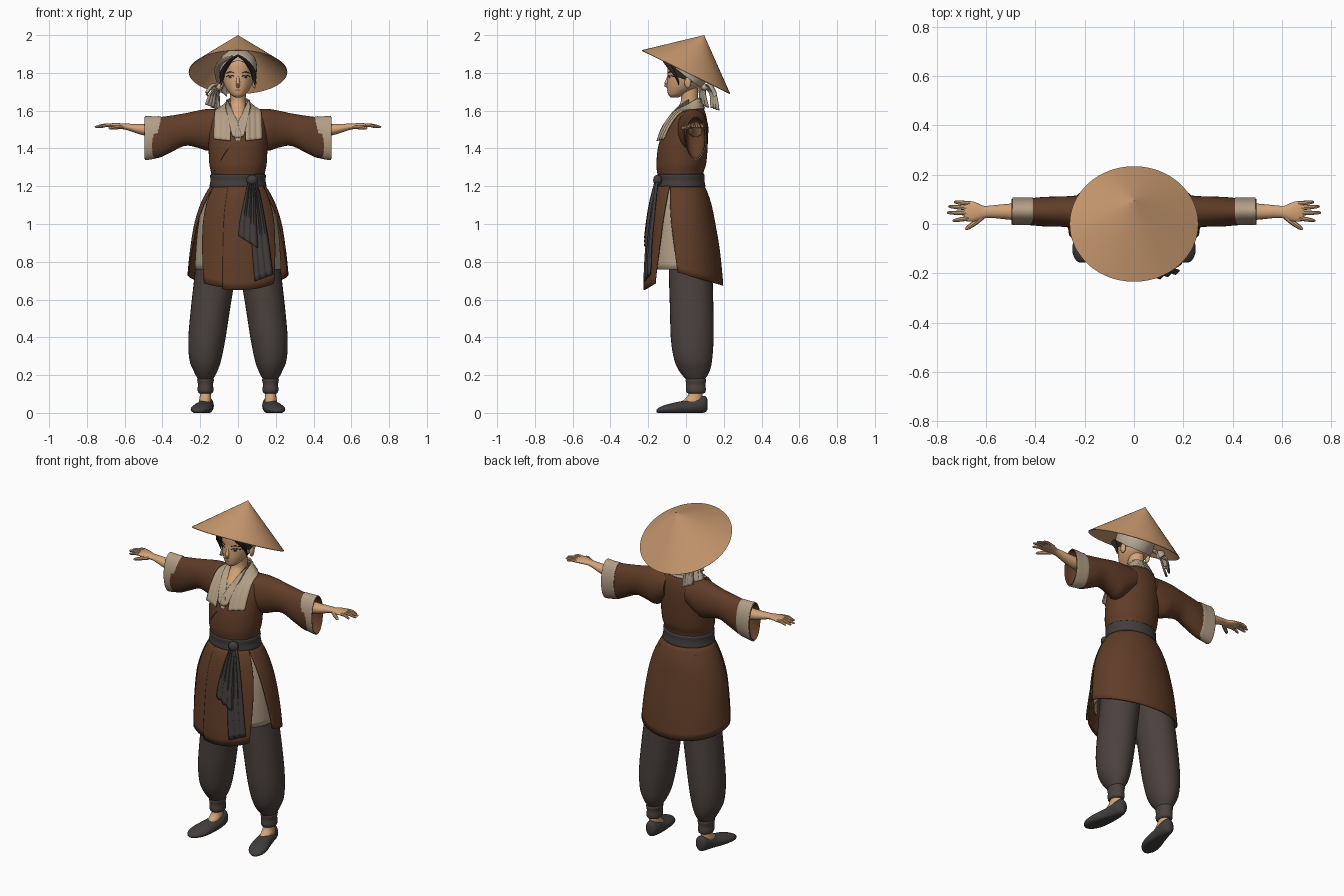
import bpy, bmesh, math
from mathutils import Vector, Matrix


def material(name, *rgb):
    m = bpy.data.materials.new(name)
    m.diffuse_color = (*rgb, 1)
    return m


STRAW = material("straw", .60, .33, .165)
SKIN = material("skin", .66, .37, .19)
BROWN = material("brown_cloth", .118, .046, .021)
CREAM = material("cream_cloth", .45, .345, .24)
LINEN = material("pale_linen", .50, .41, .31)
PANTS = material("dark_trousers", .072, .054, .048)
SASH = material("charcoal_sash", .056, .047, .047)
HAIR = material("dark_hair", .025, .018, .016)
LIP = material("lip", .40, .16, .09)


def finish(name, bm, mat, mirror=False, thick=0, angle=40):
    bmesh.ops.recalc_face_normals(bm, faces=bm.faces)
    me = bpy.data.meshes.new(name)
    bm.to_mesh(me)
    bm.free()
    me.materials.append(mat)
    me.shade_smooth()
    me.set_sharp_from_angle(angle=math.radians(angle))
    ob = bpy.data.objects.new(name, me)
    bpy.context.collection.objects.link(ob)
    if thick:
        s = ob.modifiers.new("thickness", 'SOLIDIFY')
        s.thickness, s.offset = thick, 0
    if mirror:
        ob.modifiers.new("mirror", 'MIRROR')
    return ob


def resample(pts, k=4):
    """Smooth spline through a short list of tuples."""
    out, n = [], len(pts)
    for i in range(n - 1):
        a, b, c, d = (pts[max(0, min(n - 1, i + j))] for j in (-1, 0, 1, 2))
        for s in range(k):
            t = s / k
            out.append(tuple(.5 * (2*q + (r-p)*t + (2*p-5*q+4*r-w)*t*t + (3*q-p-3*r+w)*t**3)
                             for p, q, r, w in zip(a, b, c, d)))
    return out + [tuple(pts[-1])]


def skin_rings(bm, rings, closed=True, caps=False):
    vs = [[bm.verts.new(p) for p in r] for r in rings]
    n = len(vs[0])
    for a, b in zip(vs, vs[1:]):
        for i in range(n if closed else n - 1):
            bm.faces.new((a[i], a[(i+1) % n], b[(i+1) % n], b[i]))
    if caps:
        bm.faces.new(vs[0])
        bm.faces.new(vs[-1])


def loft(name, table, mat, axis='z', n=32, caps=True, k=4, floor=False, cuts=(), grow=0, **kw):
    """Ellipse rings (position, centre 1, centre 2, radius 1, radius 2) along an axis."""
    rings = []
    for p, c1, c2, r1, r2 in resample(table, k):
        ring = []
        for i in range(n):
            t = 2 * math.pi * i / n
            u, v = c1 + (r1 + grow) * math.cos(t), c2 + (r2 + grow) * math.sin(t)
            if floor:
                v = max(v, 0)
            ring.append({'z': (u, v, p), 'x': (p, u, v), 'y': (u, p, v)}[axis])
        rings.append(ring)
    bm = bmesh.new()
    skin_rings(bm, rings, caps=caps)
    for co, no in cuts:
        bmesh.ops.bisect_plane(bm, geom=bm.verts[:] + bm.edges[:] + bm.faces[:],
                               plane_co=co, plane_no=no, clear_inner=True)
    return finish(name, bm, mat, **kw)


def tube(name, pts, mat, n=10, flat=1, **kw):
    """Tapered tube through (x, y, z, radius) points."""
    pts = resample(pts)
    P = [Vector(p[:3]) for p in pts]
    rings = []
    for i, p in enumerate(P):
        d = P[min(i + 1, len(P) - 1)] - P[max(i - 1, 0)]
        q, r = d.to_track_quat('Z', 'Y'), pts[i][3]
        rings.append([p + q @ Vector((r * math.cos(t), r * flat * math.sin(t), 0))
                      for t in (2 * math.pi * j / n for j in range(n))])
    bm = bmesh.new()
    skin_rings(bm, rings, caps=True)
    return finish(name, bm, mat, **kw)


def ribbon(name, pts, mat, pleat=0, n=13, **kw):
    """Cloth strip through (x, y, z, width x, width y, width z) points, with soft folds."""
    rows = []
    for p in resample(pts):
        c, w = Vector(p[:3]), Vector(p[3:])
        rows.append([c + w * (2 * i / (n - 1) - 1) + Vector((0, pleat * math.cos(i * math.pi / 2), 0))
                     for i in range(n)])
    bm = bmesh.new()
    skin_rings(bm, rows, closed=False)
    return finish(name, bm, mat, thick=.006, angle=80, **kw)


def ball(name, c, r, mat, **kw):
    bm = bmesh.new()
    bmesh.ops.create_uvsphere(bm, u_segments=16, v_segments=10, radius=1,
                              matrix=Matrix.Translation(c) @ Matrix.Diagonal((*r, 1)))
    return finish(name, bm, mat, **kw)


def at(table, z):
    """Ellipse of a z loft at height z."""
    t = sorted(resample(table))
    for a, b in zip(t, t[1:]):
        if z <= b[0]:
            f = max(0, (z - a[0]) / (b[0] - a[0]))
            return [p + (q - p) * f for p, q in zip(a, b)]
    return t[-1]


def front(table, x, z, off):
    _, cx, cy, rx, ry = at(table, z)
    return (x, cy - (ry + off) * math.sqrt(max(0, 1 - (x / rx) ** 2)), z)


# Straw hat, tilted back: outer cone, rim, inner cone
hat = loft("straw_hat", [(h, 0, 0, r, r) for h, r in
                         ((.217, .001), (.205, .0145), (.15, .081), (.08, .165), (0, .261), (-.003, .259),
                          (.075, .165), (.145, .081), (.21, .002))], STRAW, n=64, k=1, angle=30)
hat.matrix_world = Matrix.Translation((0, 0, 1.805)) @ Matrix.Rotation(math.radians(-26.2), 4, 'X')

# Head, face and neck
HEAD = [(1.67, 0, -.06, .015, .02), (1.685, 0, -.05, .038, .044), (1.72, 0, -.02, .064, .08),
        (1.76, 0, 0, .08, .1), (1.80, 0, .01, .086, .108), (1.85, 0, .012, .086, .108),
        (1.89, 0, .018, .07, .09), (1.92, 0, .02, .03, .04)]
loft("head", HEAD, SKIN)
loft("neck", [(1.53, 0, -.005, .06, .095), (1.57, 0, -.005, .058, .083), (1.61, 0, .008, .048, .062),
              (1.65, 0, .018, .041, .045), (1.72, 0, .015, .043, .05)], SKIN)
tube("nose", [(0, -.09, 1.79, .006), (0, -.099, 1.76, .009), (0, -.106, 1.738, .011), (0, -.094, 1.726, .008)],
     SKIN, angle=80)
ball("ear", (.086, .01, 1.748), (.011, .018, .03), SKIN, mirror=True)


def face_patch(name, cx, cz, rx, rz, mat, off, **kw):
    bm = bmesh.new()
    ring = [2 * math.pi * i / 16 for i in range(16)]
    bm.faces.new([bm.verts.new(front(HEAD, cx + rx * math.cos(t), cz + rz * math.sin(t), off)) for t in ring])
    finish(name, bm, mat, **kw)


face_patch("eye_white", .042, 1.778, .017, .007, LINEN, .002, mirror=True)
face_patch("iris", .042, 1.778, .008, .007, HAIR, .004, mirror=True)
face_patch("lips", 0, 1.708, .018, .004, LIP, .003)
for nm, dz, r in (("eyelid", 1.786, .002), ("eyebrow", 1.803, .002)):
    tube(nm, [(*front(HEAD, x, dz + d, .001), r) for x, d in ((.022, -.003), (.042, .002), (.063, -.005))],
         HAIR, mirror=True)

# Hair and headscarf
loft("hair", HEAD, HAIR, grow=.006,
     cuts=[((0, -.055, 1.77), (0, 1, .45)), ((0, 0, 1.762), (0, .35, 1))])
tube("fringe", [(.0, -.1, 1.893, .01), (.04, -.108, 1.865, .017), (.075, -.075, 1.815, .017),
                (.087, -.045, 1.765, .01), (.088, -.04, 1.735, .002)], HAIR, flat=.5, mirror=True)
loft("headscarf", HEAD, LINEN, grow=.013, cuts=[((0, -.1, 1.862), (0, .8, 1))])
tube("headscarf_band", [(-.03, -.095, 1.885, .012), (-.08, -.07, 1.865, .02), (-.105, .0, 1.82, .02),
                        (-.1, .08, 1.755, .016)], LINEN, flat=.6)
ball("scarf_knot", (-.1, .1, 1.725), (.02, .02, .018), LINEN)
for nm, x, y, z in (("scarf_tail_outer", -.15, .085, 1.625), ("scarf_tail_inner", -.12, .14, 1.61)):
    ribbon(nm, [(-.1, .1, 1.725, .008, .008, 0), ((x - .115) / 2, y, 1.69, .018, .015, 0),
                (x, y + .01, z, .025, .022, -.008)], LINEN, pleat=.004)
for nm, x, y in (("scarf_loop_outer", -.165, .08), ("scarf_loop_inner", -.07, .15)):
    tube(nm, [(-.1, .1, 1.725, .008), ((x - .1) / 2, (y + .1) / 2, 1.735, .02), (x, y, 1.695, .016),
              (x + .01, y, 1.675, .004)], LINEN, flat=.5)

# Jacket body
TORSO = [(1.2, 0, -.025, .134, .113), (1.27, 0, -.03, .142, .122), (1.32, 0, -.025, .152, .132),
         (1.42, 0, -.015, .156, .13), (1.52, 0, .003, .154, .112), (1.58, 0, .02, .138, .085),
         (1.62, 0, .03, .085, .06), (1.64, 0, .035, .05, .042)]
loft("jacket", TORSO, BROWN, n=40)
tube("jacket_seam", [(*front(TORSO, x, z, -.001), .002) for x, z in
                     ((.01, 1.45), (-.05, 1.4), (-.09, 1.34), (-.125, 1.28))], HAIR, n=6)

# Sleeves, cuffs and arms
loft("sleeve", [(.07, .035, 1.525, .08, .08), (.15, .038, 1.5, .081, .11), (.21, .046, 1.502, .071, .099),
                (.28, .05, 1.5, .062, .086), (.36, .05, 1.475, .06, .098), (.42, .05, 1.458, .055, .108),
                (.488, .05, 1.455, .053, .111), (.492, .05, 1.455, .05, .108), (.46, .05, 1.46, .047, .1),
                (.43, .05, 1.48, .036, .06), (.42, .05, 1.49, .01, .01)], BROWN, 'x', mirror=True)
loft("cuff", [(.41, .052, 1.462, .05, .1), (.412, .052, 1.462, .056, .108), (.45, .052, 1.457, .056, .113),
              (.49, .052, 1.455, .056, .117), (.492, .052, 1.455, .052, .112)], CREAM, 'x', caps=False, mirror=True)
loft("forearm", [(.3, .05, 1.495, .04, .04), (.45, .05, 1.495, .036, .034), (.52, .05, 1.502, .031, .027),
                 (.58, .05, 1.513, .025, .018), (.61, .048, 1.517, .026, .015), (.645, .05, 1.521, .039, .014),
                 (.675, .052, 1.521, .042, .011), (.69, .053, 1.52, .034, .007)], SKIN, 'x', n=20, mirror=True)
for nm, y0, x1, y1 in (("little_finger", .083, .73, .089), ("ring_finger", .064, .752, .071),
                       ("middle_finger", .044, .757, .046), ("index_finger", .024, .735, .014)):
    tube(nm, [(.665, y0, 1.521, .009), ((.665 + x1) / 2, (y0 + y1) / 2, 1.522, .009), (x1 - .006, y1, 1.514, .006),
              (x1, y1, 1.512, .002)], SKIN, n=8, mirror=True)
tube("thumb", [(.615, .03, 1.515, .012), (.645, .005, 1.512, .011), (.675, -.016, 1.508, .008),
               (.684, -.022, 1.507, .002)], SKIN, n=8, mirror=True)

# Collar lapels, inner collar and shirt front
ribbon("lapel", [(0, .085, 1.64, 0, -.012, .028), (.055, .07, 1.638, -.012, -.01, .028),
                 (.085, .02, 1.622, -.028, -.004, .016), (.082, -.05, 1.59, -.04, -.018, 0),
                 (.082, -.102, 1.525, -.044, -.02, -.004), (.084, -.138, 1.445, -.044, -.018, -.005)],
       CREAM, pleat=.003, mirror=True)
ribbon("inner_collar", [(.052, .015, 1.645, .008, 0, .014), (.046, -.05, 1.605, .018, 0, .008),
                        (.022, -.115, 1.53, .025, .004, .006), (.006, -.147, 1.46, .025, .002, .006)],
       CREAM, mirror=True)
bm = bmesh.new()
skin_rings(bm, [[front(TORSO, (.012 + .05 * v) * s / 4, 1.44 + .125 * v, .011) for s in range(-4, 5)]
                for v in (i / 6 for i in range(7))], closed=False)
finish("shirt_front", bm, CREAM)

# Tunic skirt panels; angle 0 faces forward
SKIRT = [(1.21, 0, -.025, .134, .113), (1.18, 0, -.025, .158, .131), (1.1, 0, -.022, .198, .155),
         (1.0, 0, -.02, .229, .173), (.87, 0, -.015, .25, .19), (.74, 0, -.013, .264, .202),
         (.64, 0, -.01, .27, .207)]


def panel(name, left, right, hem, off, mat, n=32, m=14, tuck=0, **kw):
    """left and right are edge angles (at waist, at hem); tuck narrows the hem sideways."""
    rows = []
    for j in range(m + 1):
        v, row = j / m, []
        for i in range(n + 1):
            e0, e1 = (e[0] + (e[1] - e[0]) * v for e in (left, right))
            a = math.radians(e0 + (e1 - e0) * i / n)
            z = 1.212 + (hem(a) - 1.212) * v
            _, _, cy, rx, ry = at(SKIRT, z)
            row.append(((rx + off - tuck * v) * math.sin(a), cy - (ry + off) * math.cos(a), z))
        rows.append(row)
    bm = bmesh.new()
    skin_rings(bm, rows, closed=False)
    return finish(name, bm, mat, thick=.006, **kw)


panel("skirt_back", (62, 81), (298, 279), lambda a: .735 + .06 * math.cos(a), 0, BROWN, n=48)
panel("skirt_front", (-62, -42), (60, 41), lambda a: .66 + .05 * a * a, 0, BROWN)
panel("skirt_overlap", (-20, -17), (62, 44), lambda a: .65 + .06 * a * a, .005, BROWN)
panel("underskirt_side", (38, 32), (90, 95), lambda a: .76, -.009, CREAM, n=16, tuck=.028, mirror=True)

# Sash, knot and hanging tails
loft("sash", [(1.194, 0, -.026, .134, .113), (1.198, 0, -.026, .15, .128), (1.23, 0, -.027, .146, .125),
              (1.26, 0, -.028, .147, .126), (1.264, 0, -.028, .136, .115)], SASH, n=40)
ball("sash_knot", (.075, -.15, 1.232), (.03, .024, .029), SASH)
ribbon("sash_tail_short", [(.07, -.158, 1.225, .014, 0, 0), (.062, -.186, 1.11, .03, 0, -.008),
                           (.055, -.203, 1.0, .043, 0, -.02), (.054, -.213, .905, .051, 0, -.032)], SASH, pleat=.006)
ribbon("sash_tail_long", [(.085, -.154, 1.22, .016, 0, 0), (.103, -.176, 1.07, .03, .006, 0),
                          (.12, -.199, .88, .044, .012, .008), (.137, -.207, .715, .047, .014, .018)],
       SASH, pleat=.006)

# Legs, ankle wraps and shoes
loft("trouser_leg", [(1.16, .07, -.005, .09, .1), (.95, .1, .02, .112, .108), (.73, .122, .025, .108, .115),
                     (.55, .146, .03, .104, .115), (.39, .165, .033, .098, .113), (.28, .173, .038, .084, .1),
                     (.22, .172, .045, .062, .08), (.178, .172, .05, .04, .05)], PANTS, mirror=True)
loft("ankle_wrap", [(.185, .172, .052, .036, .046), (.175, .172, .052, .044, .054), (.15, .172, .052, .04, .051),
                    (.125, .172, .052, .042, .053), (.108, .172, .053, .039, .049), (.102, .172, .053, .03, .038)],
     PANTS, n=24, mirror=True)
loft("ankle", [(.03, .177, .015, .03, .07), (.065, .174, .035, .032, .052), (.09, .172, .048, .03, .039),
               (.13, .172, .053, .029, .036)], SKIN, n=20, mirror=True)
loft("shoe", [(.113, .165, .045, .012, .028), (.098, .167, .046, .033, .044), (.05, .17, .038, .042, .043),
              (0, .178, .029, .046, .038), (-.06, .19, .023, .054, .032), (-.11, .2, .018, .05, .024),
              (-.145, .207, .013, .03, .014), (-.157, .21, .01, .008, .006)], SASH, 'y', n=24, floor=True, mirror=True)
